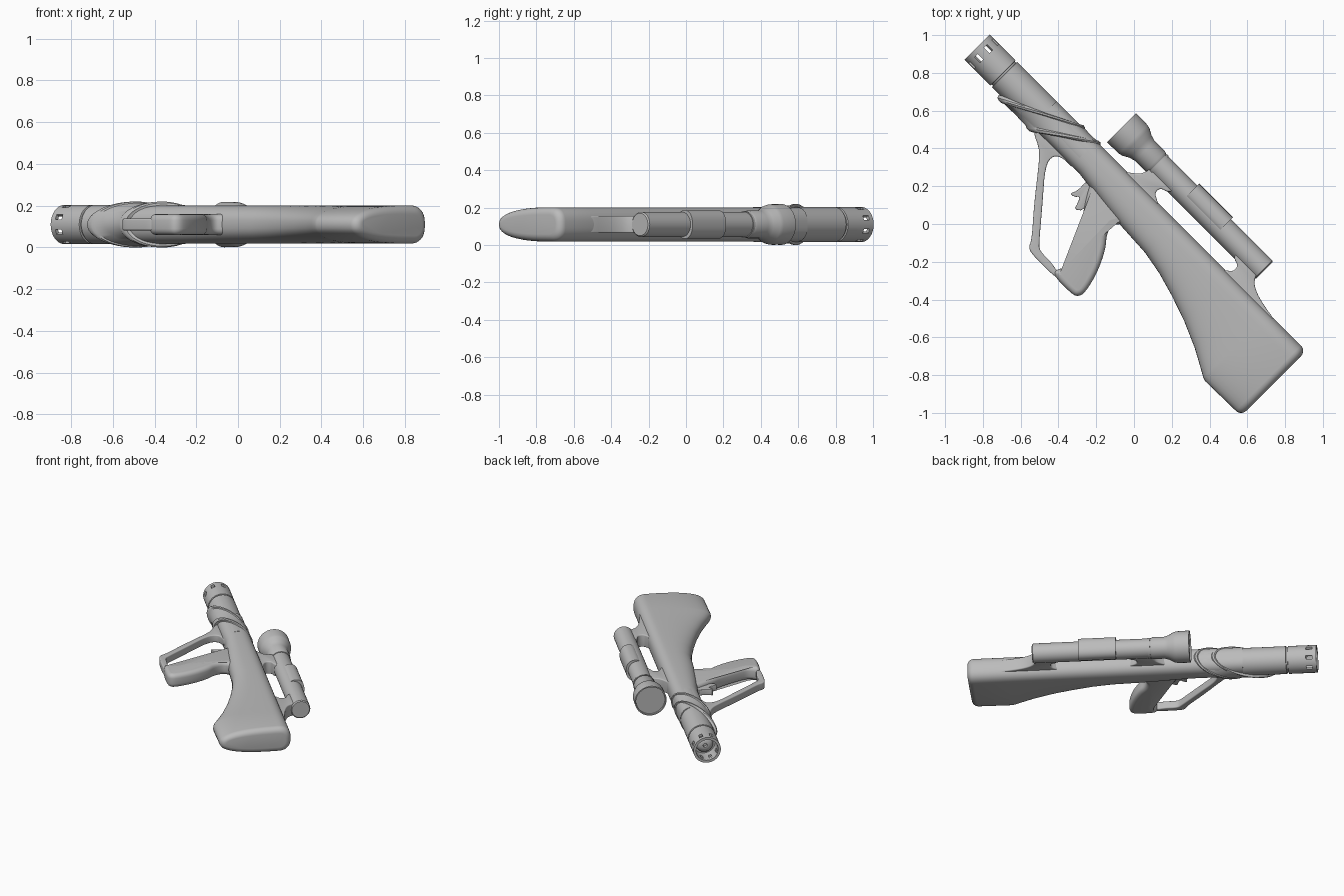
import bpy, bmesh
from math import cos, sin, pi, radians, copysign
from mathutils import Vector

if "Cube" in bpy.data.objects:
    bpy.data.objects.remove(bpy.data.objects["Cube"])

gray = bpy.data.materials.new("matte_gray")
gray.use_nodes = True
gray.diffuse_color = (0.5, 0.5, 0.5, 1)
gray.node_tree.nodes["Principled BSDF"].inputs["Base Color"].default_value = (0.5, 0.5, 0.5, 1)

MID = 0.11       # height of the plane of symmetry
BORE = 0.075     # barrel axis
SIGHT = 0.314    # scope axis
parts = []


def place(u, v, w):
    """u runs along the barrel, v from grip to scope, w is the thickness."""
    s = 0.5 ** 0.5
    return Vector(((v - u) * s, (u + v) * s, MID + w))


def make_object(name, bm):
    bmesh.ops.recalc_face_normals(bm, faces=bm.faces)
    mesh = bpy.data.meshes.new(name)
    bm.to_mesh(mesh)
    bm.free()
    mesh.materials.append(gray)
    obj = bpy.data.objects.new(name, mesh)
    bpy.context.collection.objects.link(obj)
    parts.append(obj)
    return obj


def loft_mesh(rings, caps=True):
    bm = bmesh.new()
    rows = [[bm.verts.new(place(*p)) for p in ring] for ring in rings]
    n = len(rows[0])
    for a, b in zip(rows, rows[1:]):
        for i in range(n):
            j = (i + 1) % n
            bm.faces.new((a[i], a[j], b[j], b[i]))
    if caps:
        bm.faces.new(rows[0])
        bm.faces.new(rows[-1])
    return bm


def section(u, center, up, down, wide, power=2.0, slant=0.0, n=48):
    """Rounded cross-section with separate upper and lower depth."""
    ring = []
    for i in range(n):
        a = 2 * pi * i / n
        c, s = cos(a), sin(a)
        p = copysign(abs(c) ** (2 / power), c)
        q = copysign(abs(s) ** (2 / power), s)
        ring.append((u + slant * c, center + p * (up if c > 0 else down), wide * q))
    return ring


def lathe(name, axis, profile):
    return make_object(name, loft_mesh([section(u, axis, r, r, r) for u, r in profile]))


def soften(points, rounds=2):
    """Corner cutting on a closed outline."""
    for _ in range(rounds):
        out = []
        for a, b in zip(points, points[1:] + points[:1]):
            a, b = Vector(a), Vector(b)
            out += [a.lerp(b, 0.25), a.lerp(b, 0.75)]
        points = out
    return [Vector(p) for p in points]


def plate(name, outline, half, edge, rounds=2):
    """Flat part with rounded rims, built by insetting its outline."""
    pts = soften(outline, rounds)
    n = len(pts)
    area = sum(pts[i - 1].cross(pts[i]) for i in range(n))
    side = 1 if area > 0 else -1

    def inset(d):
        out = []
        for i, p in enumerate(pts):
            t = (pts[(i + 1) % n] - pts[i - 1]).normalized()
            out.append(p + Vector((-t.y, t.x)) * d * side)
        return out

    steps = [(edge * (1 - sin(a)), half - edge * (1 - cos(a)))
             for a in (pi / 2 * k / 4 for k in range(5))]
    levels = [(d, -h) for d, h in steps] + [(d, h) for d, h in reversed(steps)]
    return make_object(name, loft_mesh([[(p.x, p.y, h) for p in inset(d)] for d, h in levels]))


# Stock and receiver: station and underside, swept along the barrel line
underside = [(0.75, -0.018), (0.4, -0.015), (0.2, -0.04), (0.05, -0.055), (-0.15, -0.066),
             (-0.28, -0.09), (-0.41, -0.127), (-0.55, -0.175), (-0.69, -0.236),
             (-0.78, -0.285), (-0.835, -0.316), (-0.855, -0.322), (-1.08, -0.318)]
rings = [section(u, 0.08, 0.09, 0.08 - v, 0.092, 2.5) for u, v in underside]
for k in range(1, 6):
    a = pi / 2 * k / 5
    d = 0.04 * (1 - cos(a))
    rings.append(section(-1.08 - 0.04 * sin(a), 0.08, 0.09 - d, 0.398 - d, 0.092 - d, 2.5))
make_object("stock", loft_mesh(rings))

# Barrel with a groove, ending in a rounded nose inside the muzzle
lathe("barrel", BORE, [(0.45, 0.094), (1.043, 0.094), (1.045, 0.086), (1.055, 0.086),
                       (1.057, 0.094), (1.13, 0.094), (1.13, 0.062), (1.15, 0.058),
                       (1.167, 0.045), (1.175, 0.025), (1.175, 0.014), (1.15, 0.014)])

# Slotted muzzle crown
stations = (1.12, 1.18, 1.222, 1.25)
bm = loft_mesh([section(u, BORE, 0.085, 0.085, 0.085) for u in stations], caps=False)
bm.faces.ensure_lookup_table()
slots = [bm.faces[48 + i] for i in range(48) if i % 6 in (2, 3)]
bmesh.ops.delete(bm, geom=slots, context='FACES')
crown = make_object("muzzle_crown", bm)
wall = crown.modifiers.new("wall", 'SOLIDIFY')
wall.thickness = 0.018
wall.offset = 0
bpy.context.view_layer.objects.active = crown
bpy.ops.object.modifier_apply(modifier=wall.name)

# Slanted sleeve with a raised lip along each end
lips = [(0, 0.088), (0.02, 0.104), (0.07, 0.11), (0.16, 0.109), (0.2, 0.103), (0.5, 0.101),
        (0.8, 0.103), (0.84, 0.109), (0.93, 0.11), (0.98, 0.104), (1, 0.088)]
make_object("barrel_sleeve", loft_mesh([
    section(0.57 + 0.21 * t, 0.07, r, r + 0.004, r, slant=-0.15 - 0.06 * t) for t, r in lips]))

# Pistol grip
plate("grip", [(0.03, 0.02), (0.045, -0.05), (0.08, -0.08), (0.065, -0.14), (0.014, -0.198),
               (-0.042, -0.311), (-0.075, -0.44), (-0.06, -0.485), (-0.02, -0.495),
               (0.1, -0.495), (0.125, -0.47), (0.092, -0.417), (0.113, -0.354),
               (0.184, -0.212), (0.233, -0.148), (0.29, -0.06), (0.33, 0.02)], 0.05, 0.03)

# Hand guard loop
plate("hand_guard", [(0.07, -0.495), (0.26, -0.496), (0.305, -0.485), (0.325, -0.44),
                     (0.445, -0.304), (0.59, -0.12), (0.64, -0.07), (0.72, -0.035),
                     (0.74, 0.02), (0.4, 0.02), (0.41, -0.015), (0.51, -0.018),
                     (0.56, -0.045), (0.55, -0.115), (0.414, -0.272), (0.285, -0.425),
                     (0.255, -0.453), (0.17, -0.453), (0.11, -0.465), (0.07, -0.45)],
      0.028, 0.008)

# Trigger
plate("trigger", [(0.34, -0.01), (0.335, -0.085), (0.355, -0.127), (0.325, -0.122),
                  (0.305, -0.1), (0.29, -0.13), (0.278, -0.17), (0.24, -0.14),
                  (0.25, -0.01)], 0.022, 0.005, 1)

# Scope supports
plate("front_mount", [(0.27, 0.14), (0.2, 0.18), (0.155, 0.22), (0.14, 0.3), (-0.04, 0.3),
                      (-0.01, 0.245), (0.035, 0.235), (0.04, 0.195), (0.0, 0.175),
                      (-0.05, 0.14)], 0.046, 0.008)
plate("rear_mount", [(-0.47, 0.14), (-0.52, 0.172), (-0.55, 0.195), (-0.545, 0.235),
                     (-0.5, 0.245), (-0.48, 0.3), (-0.64, 0.3), (-0.66, 0.235),
                     (-0.72, 0.2), (-0.8, 0.18), (-0.9, 0.165), (-0.96, 0.13)], 0.046, 0.008)

# Scope: tube, flared bell with recessed lens, ring and adjustment saddle
lathe("scope_tube", SIGHT, [(-0.662, 0.06), (-0.655, 0.067), (0.2, 0.067)])
lathe("scope_bell", SIGHT, [(0.14, 0.067), (0.155, 0.074), (0.235, 0.074), (0.265, 0.083),
                            (0.3, 0.102), (0.32, 0.107), (0.408, 0.109), (0.408, 0.101),
                            (0.398, 0.099)])
lathe("scope_ring", SIGHT, [(0.125, 0.071), (0.14, 0.071)])
make_object("scope_saddle", loft_mesh([
    section(u, 0.335, 0.06, 0.058, 0.076, 2.3) for u in (-0.346, -0.092)]))

# Smooth shading with crisp edges
bpy.ops.object.select_all(action='DESELECT')
for part in parts:
    part.select_set(True)
bpy.context.view_layer.objects.active = parts[0]
bpy.ops.object.shade_smooth_by_angle(angle=radians(35))
